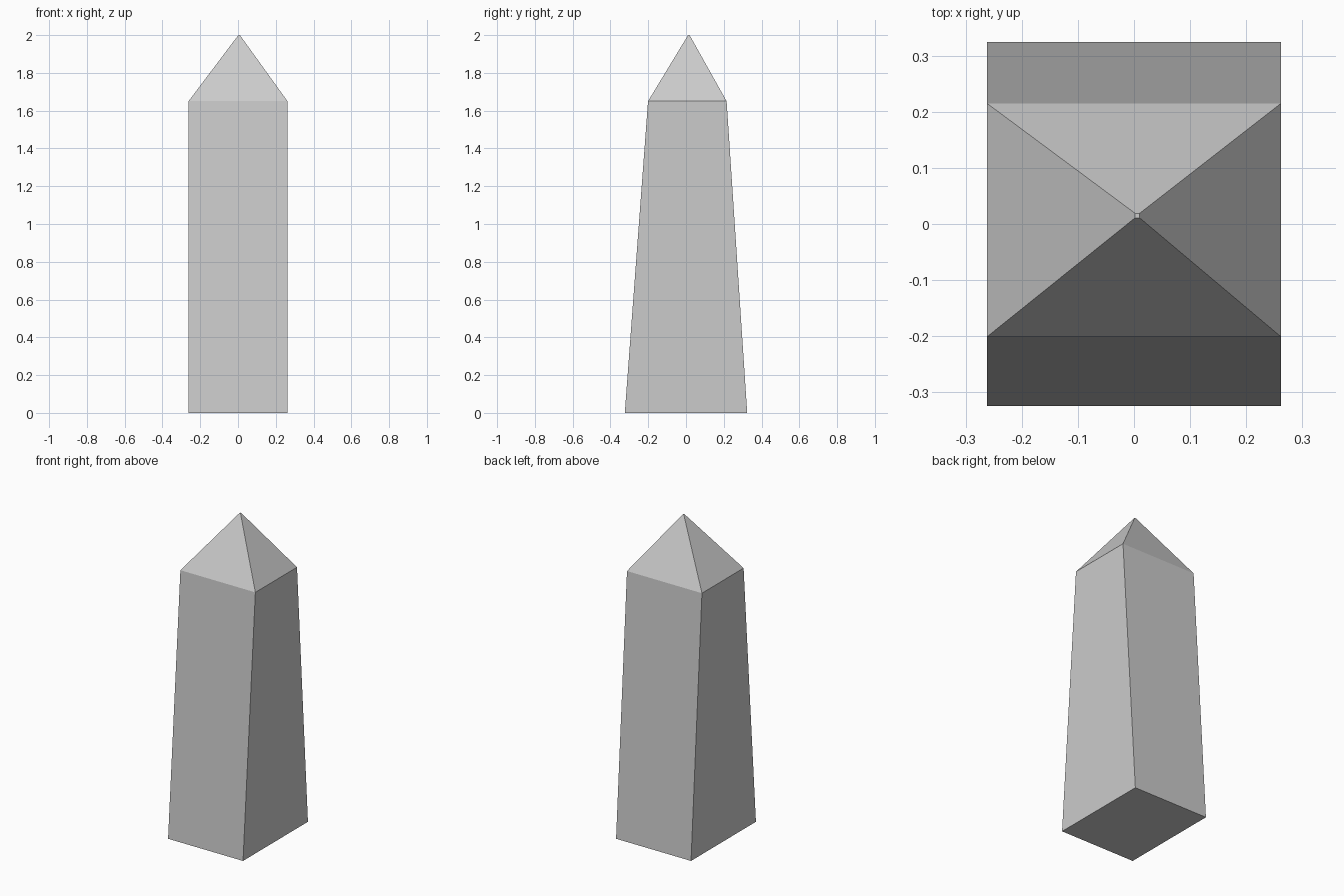
import bpy, bmesh

if "Cube" in bpy.data.objects:
    bpy.data.objects.remove(bpy.data.objects["Cube"])

# Cross-sections from bottom to tip: z, centre x, centre y, half width, half depth
SECTIONS = [
    (0.00, 0.000, 0.000, 0.262, 0.324),
    (1.65, 0.000, 0.007, 0.262, 0.208),
    (2.00, 0.006, 0.015, 0.004, 0.004),
]


def ring(bm, z, cx, cy, hx, hy):
    return [bm.verts.new((cx + sx * hx, cy + sy * hy, z))
            for sx, sy in ((-1, -1), (1, -1), (1, 1), (-1, 1))]


# Tapered shaft with pyramid cap, one closed solid
bm = bmesh.new()
rings = [ring(bm, *s) for s in SECTIONS]
for low, high in zip(rings, rings[1:]):
    for i in range(4):
        j = (i + 1) % 4
        bm.faces.new((low[i], low[j], high[j], high[i]))
bm.faces.new(rings[0][::-1])
bm.faces.new(rings[-1])

mesh = bpy.data.meshes.new("obelisk")
bm.to_mesh(mesh)
bm.free()
bpy.context.collection.objects.link(bpy.data.objects.new("obelisk", mesh))
